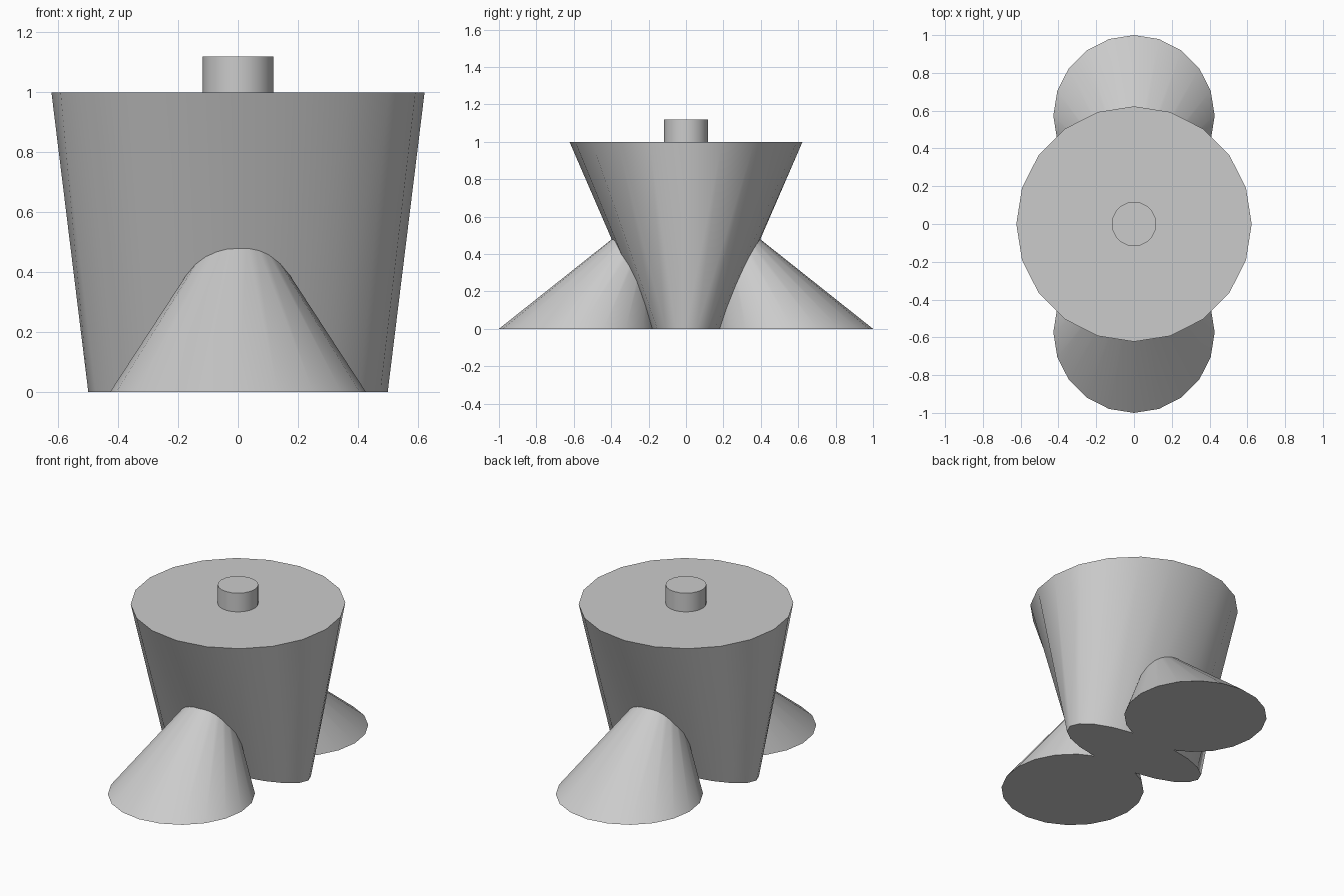
import bpy, bmesh
from math import sin, cos, pi, radians

if "Cube" in bpy.data.objects:
    bpy.data.objects.remove(bpy.data.objects["Cube"])

SIDES = 20


def ring(bm, centre, rx, ry):
    """Add an elliptical ring of vertices parallel to the ground."""
    x, y, z = centre
    return [bm.verts.new((x + rx * cos(2 * pi * i / SIDES),
                          y + ry * sin(2 * pi * i / SIDES), z))
            for i in range(SIDES)]


def loft(name, low, high):
    """Closed solid between two elliptical rings (centre, rx, ry)."""
    bm = bmesh.new()
    a, b = ring(bm, *low), ring(bm, *high)
    for i in range(SIDES):
        j = (i + 1) % SIDES
        bm.faces.new((a[i], a[j], b[j], b[i]))
    bm.faces.new(a[::-1])
    bm.faces.new(b)
    mesh = bpy.data.meshes.new(name)
    bm.to_mesh(mesh)
    bm.free()
    obj = bpy.data.objects.new(name, mesh)
    bpy.context.collection.objects.link(obj)
    bpy.ops.object.select_all(action='DESELECT')
    obj.select_set(True)
    bpy.context.view_layer.objects.active = obj
    bpy.ops.object.shade_smooth_by_angle(angle=radians(35))
    return obj


# Tapered body: round top narrowing to a flat ellipse at the ground
loft("body", ((0, 0, 0), 0.5, 0.19), ((0, 0, 1), 0.623, 0.623))

# Button on top
loft("top_knob", ((0, 0, 1), 0.118, 0.118), ((0, 0, 1.12), 0.118, 0.118))

# Front and back feet: cones leaning into the body
for name, s in (("front_foot", -1), ("back_foot", 1)):
    loft(name, ((0, s * 0.573, 0), 0.427, 0.427),
         ((0, s * 0.263, 0.51), 0.095, 0.095))
